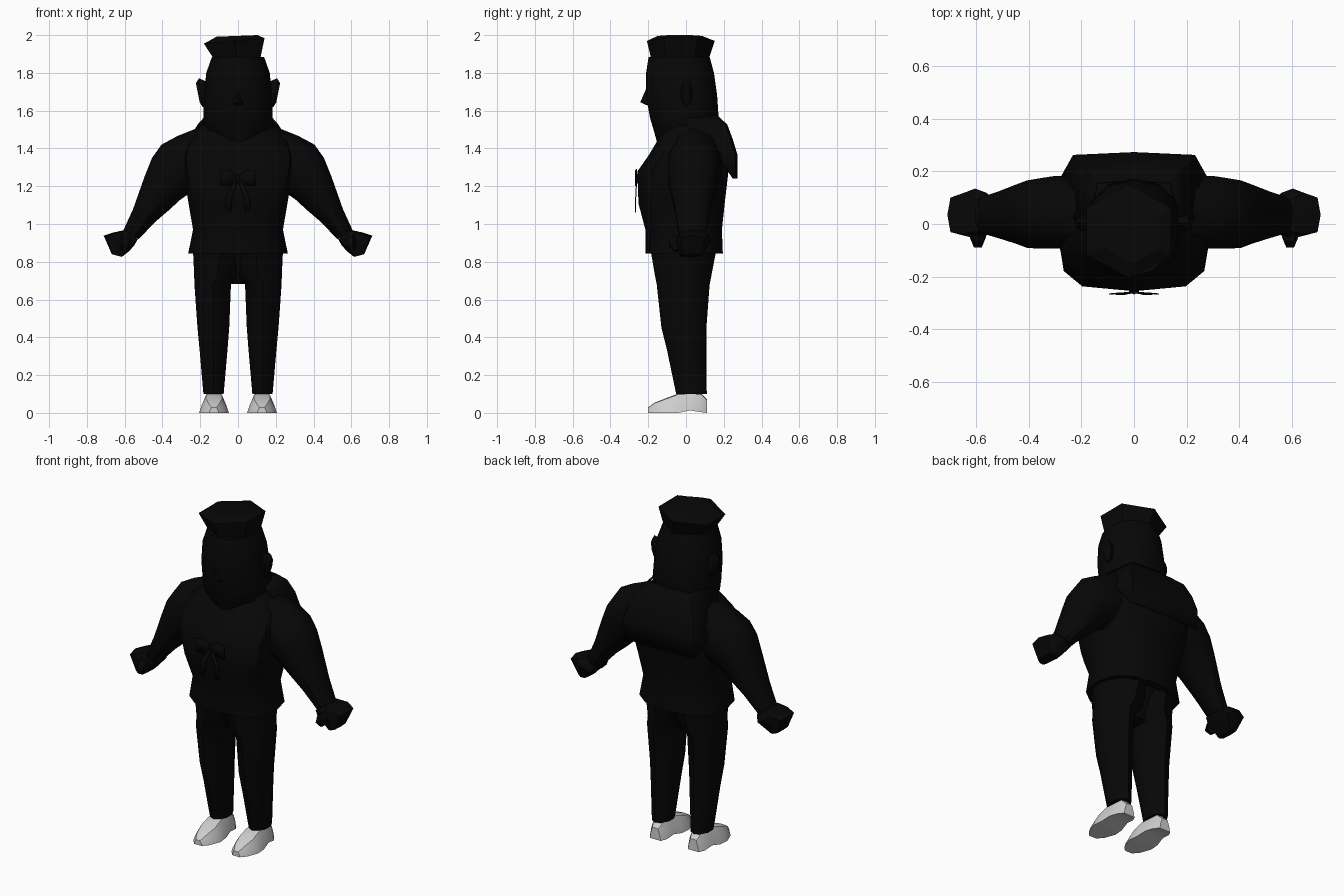
import bpy, bmesh, math


def material(name, c):
    m = bpy.data.materials.new(name)
    m.diffuse_color = (c, c, c, 1)
    return m


BLACK = material("black", 0.002)
PALE = material("pale_grey", 0.62)


def build(name, verts, faces, mat=BLACK, angle=40, thick=0):
    """Mesh object with consistent normals and angle-based smoothing."""
    me = bpy.data.meshes.new(name)
    me.from_pydata(verts, [], faces)
    bm = bmesh.new()
    bm.from_mesh(me)
    bmesh.ops.recalc_face_normals(bm, faces=bm.faces)
    bm.to_mesh(me)
    bm.free()
    me.materials.append(mat)
    ob = bpy.data.objects.new(name, me)
    bpy.context.collection.objects.link(ob)
    bpy.ops.object.select_all(action='DESELECT')
    ob.select_set(True)
    bpy.context.view_layer.objects.active = ob
    bpy.ops.object.shade_smooth_by_angle(angle=math.radians(angle))
    if thick:
        mod = ob.modifiers.new("thickness", 'SOLIDIFY')
        mod.thickness, mod.offset = thick, 0
    return ob


def loft(name, rings, mat=BLACK, angle=40):
    """Skin closed rings of equal length and cap both ends."""
    n = len(rings[0])
    verts = [p for r in rings for p in r]
    faces = [(k * n + i, k * n + (i + 1) % n, (k + 1) * n + (i + 1) % n, (k + 1) * n + i)
             for k in range(len(rings) - 1) for i in range(n)]
    faces += [tuple(range(n)), tuple(range(len(verts) - n, len(verts)))]
    return build(name, verts, faces, mat, angle)


def sheet(name, rows, thick=0.008):
    """Thin cloth panel from rows of points."""
    w = len(rows[0])
    faces = [(r * w + c, r * w + c + 1, (r + 1) * w + c + 1, (r + 1) * w + c)
             for r in range(len(rows) - 1) for c in range(w - 1)]
    return build(name, [p for r in rows for p in r], faces, thick=thick)


def unit(a, power):
    """Point on a unit superellipse."""
    return [math.copysign(abs(v) ** (2 / power), v) for v in (math.cos(a), math.sin(a))]


def oval(z, x0, x1, y0, y1, n=12, power=2.0, tilt=0.0):
    """Horizontal superellipse ring."""
    pts = []
    for i in range(n):
        c, s = unit(2 * math.pi * i / n + math.pi / 2, power)
        x = (x0 + x1) / 2 + c * (x1 - x0) / 2
        pts.append((x, (y0 + y1) / 2 + s * (y1 - y0) / 2, z + tilt * x))
    return pts


def limb_ring(s, xa, za, xb, zb, y0, y1, n=10, power=2.0):
    """Ring across a limb, from its outer edge to its inner edge."""
    pts = []
    for i in range(n):
        c, d = unit(2 * math.pi * i / n, power)
        t, u = (1 + c) / 2, (1 + d) / 2
        pts.append((s * (xb + (xa - xb) * t), y0 + (y1 - y0) * u, zb + (za - zb) * t))
    return pts


# Shirt body: z, half width, front y, back y, squareness
loft("shirt", [oval(z, -w, w, f, b, 12, p) for z, w, f, b, p in (
    (0.843, 0.264, -0.215, 0.195, 2.5), (0.97, 0.238, -0.215, 0.19, 2.5),
    (1.11, 0.262, -0.252, 0.205, 3), (1.28, 0.29, -0.256, 0.225, 3.6),
    (1.36, 0.30, -0.20, 0.225, 3.4), (1.44, 0.275, -0.152, 0.215, 3),
    (1.515, 0.20, -0.12, 0.20, 2.5), (1.55, 0.165, -0.09, 0.165, 2.2))])

# Head
loft("head", [oval(z, -w, w, f, b, 12, 2.2) for z, w, f, b in (
    (1.42, 0.05, -0.15, 0.02), (1.50, 0.180, -0.172, 0.15),
    (1.56, 0.184, -0.19, 0.173), (1.68, 0.180, -0.212, 0.165),
    (1.80, 0.168, -0.211, 0.148), (1.885, 0.138, -0.198, 0.125))])

# Nose: small wedge
build("nose", [(0, -0.205, 1.73), (0, -0.242, 1.645), (-0.03, -0.20, 1.635),
               (0.03, -0.20, 1.635), (0, -0.20, 1.625)],
      [(0, 1, 2), (0, 3, 1), (1, 4, 2), (1, 3, 4), (0, 2, 4, 3)])

# Hat: six-sided with flared rim, tilted to one side
loft("hat", [oval(1.878, -0.15, 0.138, -0.185, 0.122, 6, 2.0),
             oval(1.971, -0.205, 0.165, -0.207, 0.152, 6, 2.0, 0.09),
             oval(1.996, -0.13, 0.12, -0.15, 0.085, 6, 2.0, 0.04)], angle=25)

# Back collar: wraps over the shoulders and hangs free at the bottom
sheet("back_collar", [[(-w - e, f, z), (-w, b - 0.01, z), (0, b, z), (w, b - 0.01, z), (w + e, f, z)]
                      for z, w, e, f, b in (
    (1.57, 0.14, 0.03, 0.0, 0.165), (1.525, 0.18, 0.03, 0.0, 0.215),
    (1.45, 0.215, 0.04, 0.06, 0.243), (1.36, 0.23, 0.05, 0.17, 0.27),
    (1.24, 0.228, 0.006, 0.25, 0.268))])

# Neckerchief knot
loft("knot", [oval(z, -w, w, -0.268, -0.24, 6) for z, w in
              ((1.215, 0.012), (1.24, 0.022), (1.265, 0.012))])

# Pelvis: fills between the trouser legs
loft("trouser_seat", [oval(z, -w, w, f, b, 8, 4) for z, w, f, b in (
    (0.682, 0.04, -0.07, 0.06), (0.75, 0.06, -0.12, 0.10), (0.86, 0.10, -0.18, 0.155))])

for s, side in ((-1, "left"), (1, "right")):
    # Bow loops and tails
    sheet("bow_loop_" + side, [[(0, -0.261, 1.255), (0, -0.261, 1.225)],
                               [(s * 0.05, -0.263, 1.29), (s * 0.05, -0.263, 1.20)],
                               [(s * 0.095, -0.267, 1.28), (s * 0.095, -0.267, 1.20)]], 0.005)
    sheet("bow_tail_" + side, [[(0, -0.261, 1.235), (s * 0.015, -0.261, 1.235)],
                               [(s * 0.03, -0.266, 1.14), (s * 0.06, -0.266, 1.15)],
                               [(s * 0.035, -0.268, 1.06), (s * 0.07, -0.268, 1.08)]], 0.005)

    # Ear: flattened oval, wider at the outer rim
    loft("ear_" + side, [[(s * (x + 0.01 * math.sin(a)), 0.003 + ry * math.cos(a),
                           1.695 + rz * math.sin(a))
                          for a in (i * math.pi / 4 for i in range(8))]
                         for x, ry, rz in ((0.16, 0.02, 0.06), (0.197, 0.032, 0.077),
                                           (0.213, 0.022, 0.05))])

    # Arm: outer edge x z, inner edge x z, front y, back y
    loft("arm_" + side, [limb_ring(s, *r, n=10, power=2.2) for r in (
        (0.16, 1.53, 0.20, 1.17, -0.08, 0.17), (0.32, 1.466, 0.255, 1.155, -0.10, 0.19),
        (0.405, 1.42, 0.275, 1.15, -0.10, 0.18), (0.455, 1.35, 0.31, 1.125, -0.097, 0.172),
        (0.495, 1.25, 0.36, 1.078, -0.08, 0.155), (0.555, 1.08, 0.44, 1.01, -0.058, 0.128),
        (0.61, 0.96, 0.525, 0.92, -0.038, 0.105))])

    # Hand: blocky fist and thumb
    loft("hand_" + side, [limb_ring(s, *r, n=8, power=3.5) for r in (
        (0.60, 0.968, 0.53, 0.92, -0.04, 0.105), (0.66, 0.955, 0.55, 0.885, -0.055, 0.135),
        (0.711, 0.938, 0.58, 0.853, -0.045, 0.115), (0.668, 0.84, 0.615, 0.826, -0.035, 0.09))],
        angle=25)
    loft("thumb_" + side, [limb_ring(s, *r, n=6) for r in (
        (0.62, 0.95, 0.56, 0.91, -0.07, 0.0), (0.625, 0.91, 0.565, 0.875, -0.095, -0.01),
        (0.62, 0.865, 0.59, 0.85, -0.07, -0.01))], angle=25)

    # Trouser leg
    loft("trouser_leg_" + side, [[(s * x, y, z) for x, y, z in oval(h, a, b, f, k, 10, 1.9)]
                                 for h, a, b, f, k in (
        (0.10, 0.073, 0.186, -0.052, 0.11), (0.33, 0.052, 0.207, -0.10, 0.108),
        (0.45, 0.042, 0.219, -0.13, 0.108), (0.68, 0.032, 0.236, -0.155, 0.125),
        (0.73, -0.03, 0.239, -0.165, 0.135), (0.86, -0.06, 0.246, -0.187, 0.16))])

    # Shoe: y, half width, sole height, top height
    loft("shoe_" + side, [[(s * 0.127 + w * p, y, b + (t - b) * q) for p, q in (
        (-1, 0), (-0.85, 0.45), (-0.55, 0.95), (0, 1), (0.55, 0.95), (0.85, 0.45), (1, 0))]
        for y, w, b, t in (
            (-0.20, 0.025, 0.0, 0.03), (-0.165, 0.055, 0.0, 0.055), (-0.10, 0.079, 0.0, 0.08),
            (-0.04, 0.074, 0.0, 0.103), (0.02, 0.062, 0.013, 0.104),
            (0.08, 0.056, 0.004, 0.103), (0.112, 0.036, 0.0, 0.07))], PALE)
